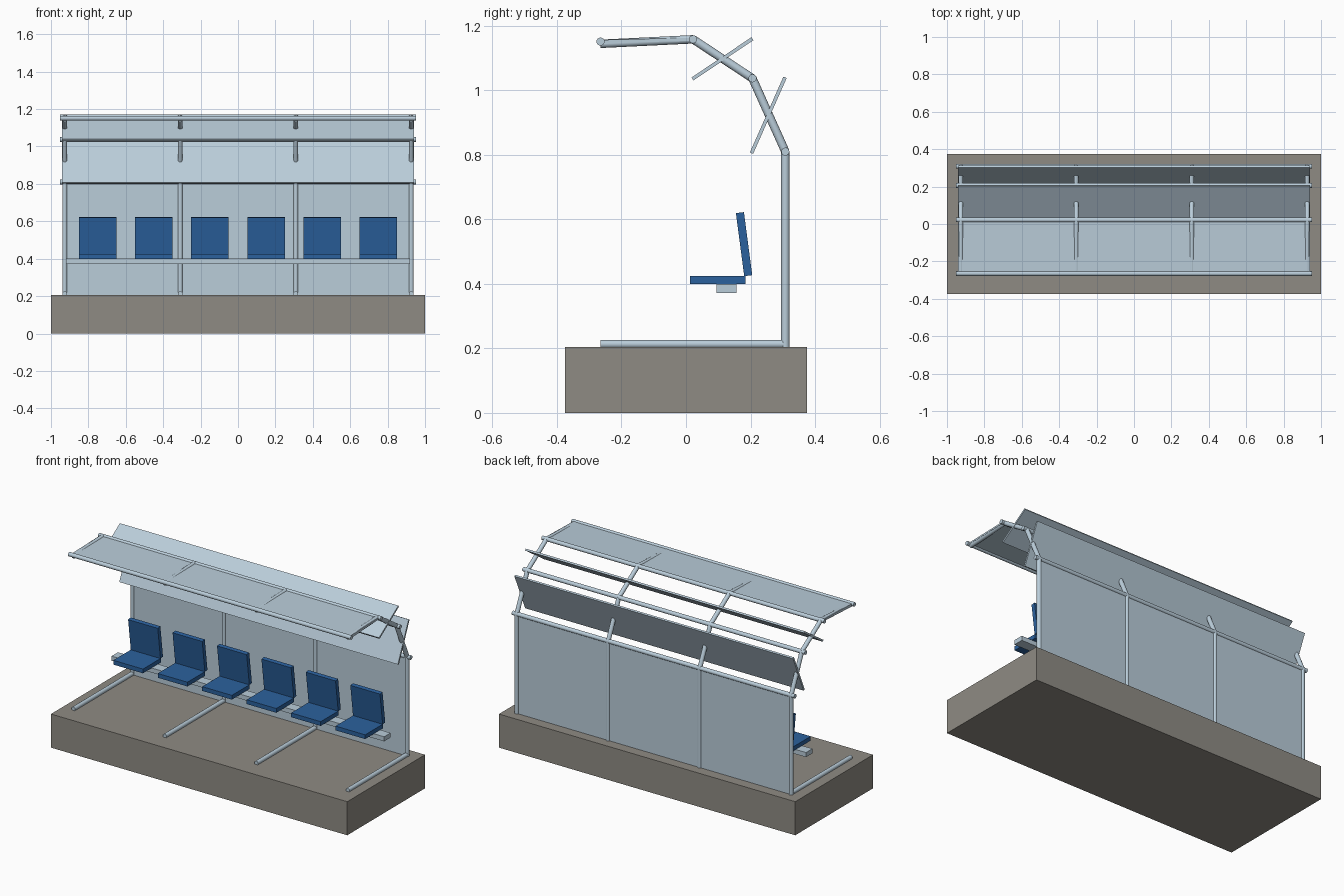
import bpy, math
from mathutils import Vector

cube = bpy.data.objects.get("Cube")
if cube:
    bpy.data.objects.remove(cube, do_unlink=True)


def material(name, rgb):
    m = bpy.data.materials.new(name)
    m.use_nodes = True
    m.diffuse_color = (*rgb, 1)
    m.node_tree.nodes["Principled BSDF"].inputs["Base Color"].default_value = (*rgb, 1)
    return m


STEEL = material("pale blue grey", (0.49, 0.61, 0.70))
STONE = material("warm grey", (0.275, 0.26, 0.23))
BLUE = material("seat blue", (0.024, 0.12, 0.34))


def box(name, centre, size, mat, tilt=0):
    bpy.ops.mesh.primitive_cube_add(size=1, location=centre)
    o = bpy.context.object
    o.name = name
    o.scale = size
    o.rotation_euler.x = tilt
    o.data.materials.append(mat)
    return o


def tube(name, a, b, radius=0.013):
    a, b = Vector(a), Vector(b)
    bpy.ops.mesh.primitive_cylinder_add(vertices=16, radius=radius, depth=(b - a).length,
                                        location=(a + b) / 2)
    o = bpy.context.object
    o.name = name
    o.rotation_euler = (b - a).to_track_quat('Z', 'Y').to_euler()
    o.data.materials.append(STEEL)
    bpy.ops.object.shade_smooth_by_angle()
    return o


def sheet(name, a, b, width, thick):
    """Flat panel spanning two (y, z) points of the side profile."""
    dy, dz = b[0] - a[0], b[1] - a[1]
    return box(name, (0, (a[0] + b[0]) / 2, (a[1] + b[1]) / 2),
               (width, math.hypot(dy, dz), thick), STEEL, math.atan2(dz, dy))


# Plinth
FLOOR = 0.205
box("plinth", (0, 0, FLOOR / 2), (2, 0.75, FLOOR), STONE)

# Frames: floor runner, post and three roof ribs each
eave, knee, ridge, lip = (0.308, 0.81), (0.206, 1.037), (0.022, 1.158), (-0.265, 1.151)
ribs = [(eave, knee), (knee, ridge), (ridge, (-0.265, 1.144))]
for x in (-0.926, -0.309, 0.309, 0.926):
    tube("floor_runner", (x, -0.265, 0.213), (x, 0.3, 0.213))
    tube("post", (x, 0.308, FLOOR - 0.005), (x, *eave))
    for a, b in ribs:
        tube("roof_rib", (x, *a), (x, *b))

# Long rails at every bend of the frame
for y, z in (eave, knee, ridge, lip):
    tube("long_rail", (-0.953, y, z), (0.953, y, z), 0.0125)

# Back wall, two crossed louvre panels and the front canopy
sheet("back_wall", (0.308, FLOOR), eave, 1.86, 0.008)
sheet("lower_louvre", (0.203, 0.805), (0.307, 1.04), 1.88, 0.011)
sheet("upper_louvre", (0.02, 1.035), (0.206, 1.16), 1.88, 0.011)
sheet("canopy", ridge, lip, 1.88, 0.01)

# Bench beam with six seats
box("bench_beam", (0, 0.126, 0.386), (1.84, 0.062, 0.028), STEEL)
for i in range(6):
    x = -0.75 + 0.3 * i
    box("seat", (x, 0.098, 0.412), (0.2, 0.172, 0.026), BLUE)
    box("seat_back", (x, 0.18, 0.523), (0.2, 0.025, 0.197), BLUE, math.radians(7.5))
